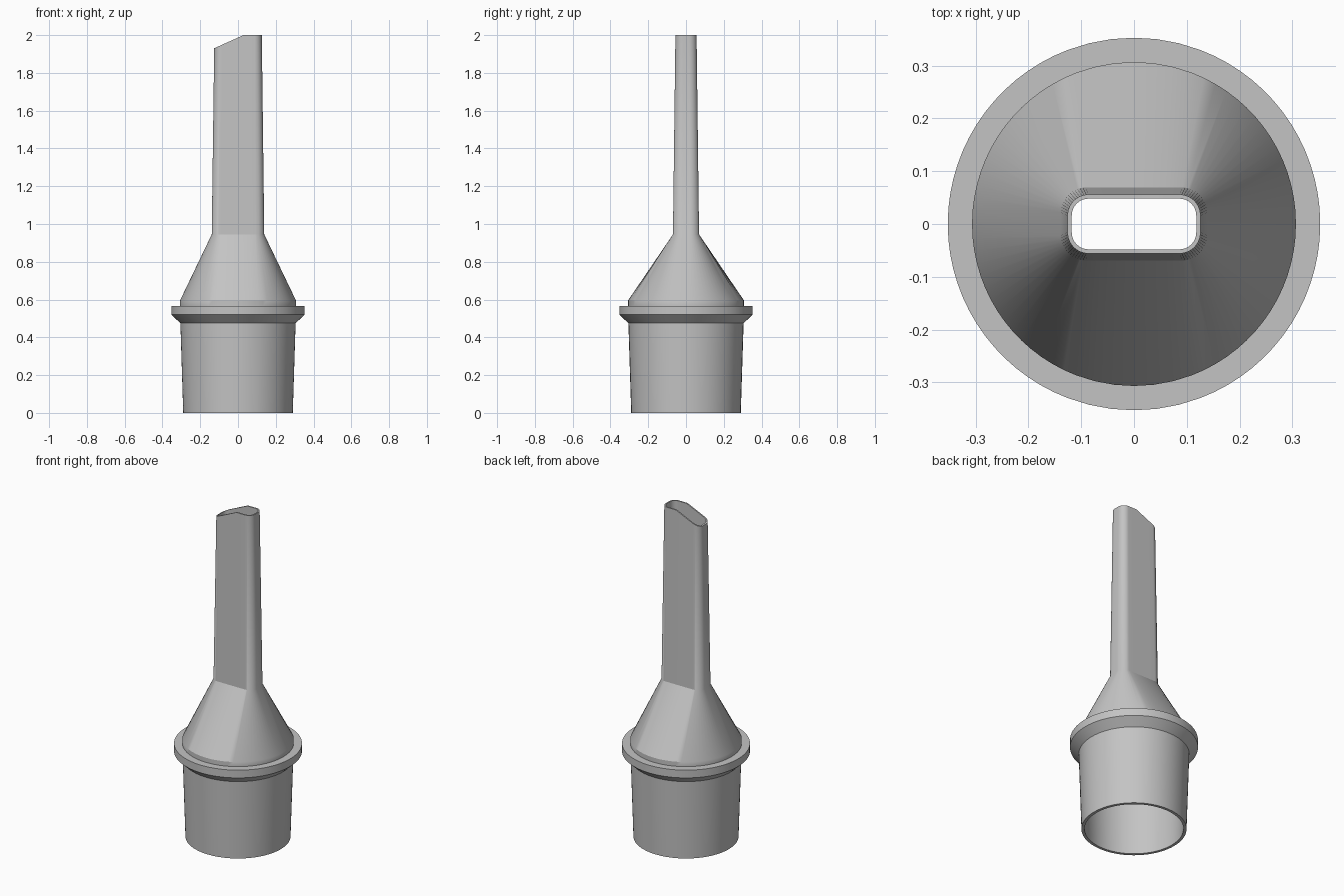
import bpy, bmesh, math

if "Cube" in bpy.data.objects:
    bpy.data.objects.remove(bpy.data.objects["Cube"])

ARC, LONG, SHORT = 14, 6, 2      # segments per corner, long flat, short flat
A_LONG, A_SHORT = math.radians(21), math.radians(5)  # half angles the flats cover on the round rim


def quadrant_walk():
    """Yield (kind, side, t) around the section, counter-clockwise from the right flat."""
    kinds = [("flat", SHORT), ("arc", ARC), ("flat", LONG), ("arc", ARC)] * 2
    for i, (kind, n) in enumerate(kinds):
        for k in range(n):
            yield kind, i // 2, k / n


def circle(r, z):
    pts = []
    for kind, side, t in quadrant_walk():
        h0 = A_SHORT if side % 2 == 0 else A_LONG
        h1 = A_LONG if side % 2 == 0 else A_SHORT
        mid = side * math.pi / 2
        if kind == "flat":
            a = mid - h0 + 2 * h0 * t
        else:
            a = mid + h0 + (math.pi / 2 - h0 - h1) * t
        pts.append((r * math.cos(a), r * math.sin(a), z))
    return pts


def slot(hx, hy, r, z):
    """Rounded rectangle; z may be a function of x."""
    cx, cy = hx - r, hy - r
    corners = [(cx, cy), (-cx, cy), (-cx, -cy), (cx, -cy)]
    pts = []
    for kind, side, t in quadrant_walk():
        c0, c1 = corners[side - 1], corners[side]
        if kind == "flat":
            n = side * math.pi / 2
            x = c0[0] + (c1[0] - c0[0]) * t + r * math.cos(n)
            y = c0[1] + (c1[1] - c0[1]) * t + r * math.sin(n)
        else:
            a = (side + t) * math.pi / 2
            x, y = c1[0] + r * math.cos(a), c1[1] + r * math.sin(a)
        pts.append((x, y, z(x) if callable(z) else z))
    return pts


def tip(x):
    # slanted cut on the left, level on the right
    return min(2.0, 2.0 - 0.07 * (0.029 - x) / 0.156)


# Closed wall: up the outside, over the tip, down the inside
rings = [
    circle(0.29, 0), circle(0.305, 0.475),                 # tapered socket
    circle(0.353, 0.52), circle(0.353, 0.567),             # collar
    circle(0.307, 0.567), circle(0.307, 0.595),            # shoulder
    slot(0.139, 0.069, 0.047, 0.945),                      # transition
    slot(0.126, 0.056, 0.040, tip),                        # flat spout
    slot(0.118, 0.048, 0.032, tip),
    slot(0.127, 0.057, 0.036, 0.945),                      # inner bore
    circle(0.287, 0.59), circle(0.286, 0.475), circle(0.273, 0),
]

bm = bmesh.new()
loops = [[bm.verts.new(p) for p in ring] for ring in rings]
n = len(loops[0])
for i, lo in enumerate(loops):
    hi = loops[(i + 1) % len(loops)]
    for k in range(n):
        j = (k + 1) % n
        bm.faces.new((lo[k], lo[j], hi[j], hi[k]))
bmesh.ops.recalc_face_normals(bm, faces=bm.faces)

mesh = bpy.data.meshes.new("nozzle_adapter")
bm.to_mesh(mesh)
bm.free()
nozzle = bpy.data.objects.new("nozzle_adapter", mesh)
bpy.context.collection.objects.link(nozzle)

grey = bpy.data.materials.new("light grey plastic")
grey.diffuse_color = (0.55, 0.55, 0.55, 1)
grey.use_nodes = True
grey.node_tree.nodes["Principled BSDF"].inputs["Base Color"].default_value = grey.diffuse_color
mesh.materials.append(grey)

bpy.context.view_layer.objects.active = nozzle
nozzle.select_set(True)
bpy.ops.object.shade_smooth_by_angle(angle=math.radians(30))
